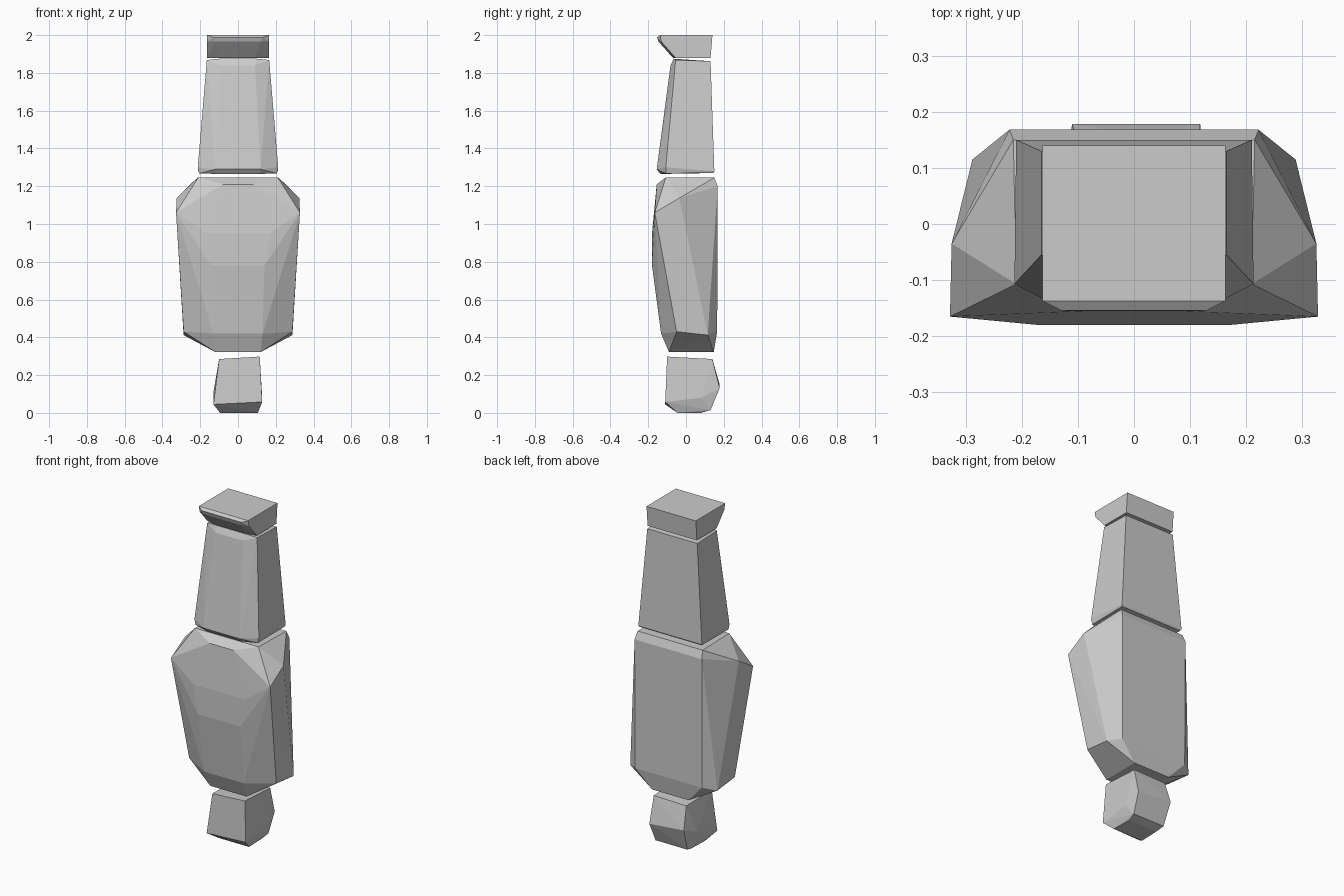
import bpy, bmesh


def mirrored(points):
    """Repeat every point on the other side of x = 0."""
    return points + [(-x, y, z) for x, y, z in points]


def faceted_block(name, points):
    """Flat-shaded convex block stretched over its corner points."""
    bm = bmesh.new()
    for p in points:
        bm.verts.new(p)
    result = bmesh.ops.convex_hull(bm, input=bm.verts[:])
    loose = {g for g in result["geom_interior"] + result["geom_unused"]
             if isinstance(g, bmesh.types.BMVert)}
    bmesh.ops.delete(bm, geom=list(loose), context="VERTS")
    bmesh.ops.dissolve_limit(bm, angle_limit=0.02, verts=bm.verts[:], edges=bm.edges[:])
    bmesh.ops.recalc_face_normals(bm, faces=bm.faces[:])
    mesh = bpy.data.meshes.new(name)
    bm.to_mesh(mesh)
    bm.free()
    obj = bpy.data.objects.new(name, mesh)
    bpy.context.collection.objects.link(obj)
    return obj


# Foot block, slightly lopsided
faceted_block("bottom_block", [
    (-0.10, -0.10, 0.285), (0.115, -0.10, 0.298), (-0.10, 0.14, 0.28), (0.115, 0.14, 0.285),
    (-0.11, 0.178, 0.15), (0.118, 0.178, 0.13),
    (-0.13, -0.11, 0.045), (0.128, -0.11, 0.058), (-0.13, 0.08, 0.11), (0.128, 0.08, 0.08),
    (-0.095, -0.045, 0.0), (0.105, -0.045, 0.0), (-0.10, 0.13, 0.015), (0.11, 0.13, 0.015),
    (-0.09, 0.08, 0.0), (0.10, 0.08, 0.0),
])

# Large main body
faceted_block("main_body", mirrored([
    # top rim
    (0.21, -0.107, 1.247), (0.215, 0.15, 1.245), (0.08, -0.155, 1.21),
    # shoulders and front bulge
    (0.328, -0.165, 1.06), (0.325, -0.035, 1.138),
    (0.17, -0.18, 0.95), (0.14, -0.18, 0.78),
    # back plate
    (0.222, 0.168, 1.20), (0.22, 0.165, 0.43),
    # lower sides
    (0.288, -0.05, 0.43), (0.288, 0.115, 0.412), (0.13, -0.132, 0.42),
    # underside
    (0.12, -0.09, 0.322), (0.12, 0.147, 0.322),
]))

# Tapered upper block
faceted_block("upper_block", mirrored([
    (0.165, -0.055, 1.868), (0.165, 0.13, 1.862), (0.10, -0.065, 1.875), (0.09, -0.082, 1.84),
    (0.213, -0.107, 1.30), (0.21, 0.15, 1.28), (0.12, -0.155, 1.29),
    (0.205, -0.107, 1.268), (0.11, -0.135, 1.265), (0.205, 0.145, 1.27),
]))

# Cap with an undercut front lip
faceted_block("top_cap", mirrored([
    (0.163, -0.137, 2.0), (0.163, 0.14, 2.0),
    (0.163, -0.13, 1.965), (0.13, -0.154, 1.988), (0.12, -0.145, 1.965),
    (0.163, -0.055, 1.88), (0.163, 0.13, 1.88), (0.09, -0.07, 1.88),
]))
